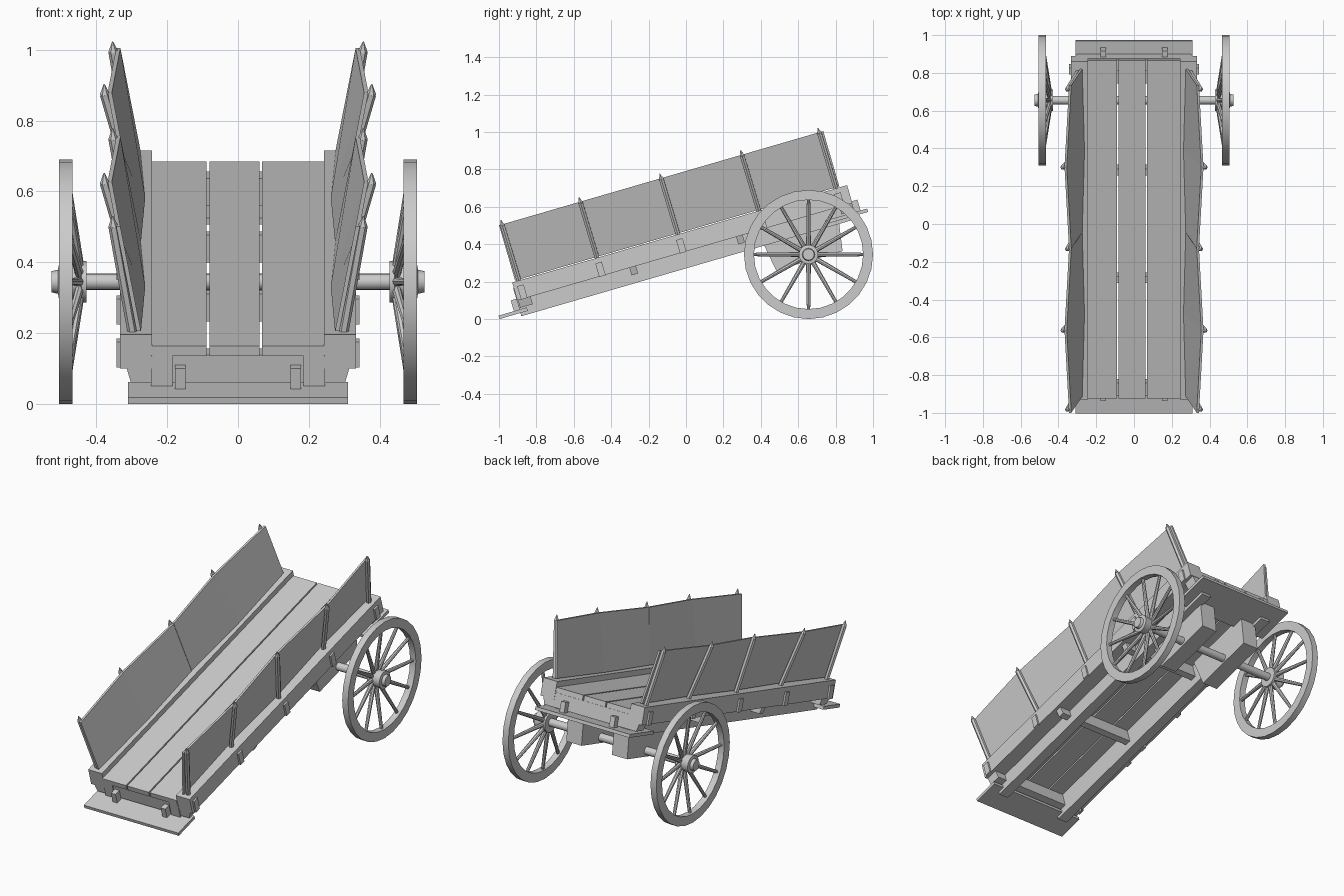
import bpy, bmesh, math
from mathutils import Matrix, Vector

cube = bpy.data.objects.get("Cube")
if cube:
    bpy.data.objects.remove(cube)

wood = bpy.data.materials.new("grey_wood")
wood.use_nodes = True
GREY = (0.6, 0.6, 0.6, 1)
wood.diffuse_color = GREY
wood.node_tree.nodes["Principled BSDF"].inputs["Base Color"].default_value = GREY

TILT = Matrix.Rotation(math.radians(16.2), 4, 'X')   # the bed rests on its front end
SIDES = ((1, "left"), (-1, "right"))


def finish(name, bm, matrix=TILT, smooth=False):
    bmesh.ops.recalc_face_normals(bm, faces=bm.faces)
    mesh = bpy.data.meshes.new(name)
    bm.to_mesh(mesh)
    bm.free()
    mesh.materials.append(wood)
    ob = bpy.data.objects.new(name, mesh)
    bpy.context.collection.objects.link(ob)
    ob.matrix_world = matrix
    if smooth:
        bpy.ops.object.select_all(action='DESELECT')
        ob.select_set(True)
        bpy.context.view_layer.objects.active = ob
        bpy.ops.object.shade_smooth_by_angle(angle=math.radians(35))
    return ob


def add_box(bm, x, y, z, taper=1.0):
    """Box between (min, max) pairs; taper narrows the bottom along x."""
    verts = bmesh.ops.create_cube(bm, size=1)["verts"]
    for v in verts:
        k = taper if v.co.z < 0 else 1
        v.co = [a + (b - a) * (c + .5) for c, (a, b) in zip(v.co, (x, y, z))]
        v.co.x *= k


def box(name, x, y, z, taper=1.0):
    bm = bmesh.new()
    add_box(bm, x, y, z, taper)
    return finish(name, bm)


def span(s, a, b):
    return tuple(sorted((s * a, s * b)))


def rod(bm, a, b, r1, r2, sides=8):
    """Tapered rod from point a to point b."""
    a, b = Vector(a), Vector(b)
    turn = (b - a).to_track_quat('Z', 'Y').to_matrix().to_4x4()
    bmesh.ops.create_cone(bm, cap_ends=True, segments=sides, radius1=r1, radius2=r2,
                          depth=(b - a).length, matrix=Matrix.Translation((a + b) / 2) @ turn)


def lathe(bm, profile, sides, closed):
    """Spin (x, radius) points about the x axis."""
    rings = [[bm.verts.new((x, r * math.cos(math.tau * i / sides), r * math.sin(math.tau * i / sides)))
              for i in range(sides)] for x, r in profile]
    pairs = list(zip(rings, rings[1:] + rings[:1])) if closed else list(zip(rings, rings[1:]))
    for p, q in pairs:
        for i in range(sides):
            j = (i + 1) % sides
            bm.faces.new((p[i], p[j], q[j], q[i]))
    if not closed:
        bm.faces.new(rings[0])
        bm.faces.new(rings[-1])


# Floor planks
for name, x in (("right", (-.243, -.089)), ("middle", (-.081, .06)), ("left", (.068, .243))):
    box(name + "_floor_plank", x, (-.842, 1.023), (.385, .415))

# Cross beams under the floor
for name, y in (("front", -.8), ("mid_front", -.196), ("mid_rear", .398), ("rear", .99)):
    half = .035 if name in ("front", "rear") else .018
    box(name + "_cross_beam", (-.325, .325), (y - half, y + half), (.305, .386), .93)

# End boards below the bed, with the clips that hold them
for name, y, clip in (("front", (-.958, -.8), (-.872, -.835)), ("rear", (.86, 1.095), (1.02, 1.058))):
    box(name + "_end_board", (-.31, .31), y, (.278, .297))
    for s, side in SIDES:
        box(f"{name}_{side}_clip", span(s, .148, .178), clip, (.297, .357))

# Stake positions along the bed; panels bow between them
STAKES = (-.8, -.365, .085, .535, .965)


def lean(i):
    """Bottom and top x of the side panel at stake i."""
    return (.268, .362) if i % 2 else (.28, .338)


for s, side in SIDES:
    # Rails and sills
    box(side + "_rail", span(s, .243, .333), (-.838, 1.027), (.347, .447))
    box(side + "_sill", span(s, .185, .245), (-.841, 1.0), (.26, .386))

    # Axle bearing block with chamfered ends
    bm = bmesh.new()
    add_box(bm, span(s, .1, .2), (.505, .935), (.115, .3))
    for v in bm.verts:
        if v.co.z < .2:
            v.co.y += .03 if v.co.y < .7 else -.03
    finish(side + "_axle_block", bm)

    # Brackets on the rail
    bm = bmesh.new()
    for y in STAKES:
        add_box(bm, span(s, .325, .343), (y - .018, y + .018), (.345, .42))
    finish(side + "_rail_brackets", bm)

    # Pointed stakes
    bm = bmesh.new()
    for i, y in enumerate(STAKES):
        lo, hi = lean(i)
        foot = Vector((s * (lo + .014), y, .42))
        top = Vector((s * (hi + .014), y - .003, .755))
        rod(bm, foot, top, .014, .014, 6)
        rod(bm, top, top + Vector((s * .002, 0, .03)), .014, .002, 6)
    finish(side + "_stakes", bm)

    # Two warped panels, meeting at the middle stake
    for name, first in (("front", 0), ("rear", 2)):
        bm = bmesh.new()
        cols = []
        for i in range(first, first + 3):
            y = {0: -.82, 4: .985}.get(i, STAKES[i])
            y += .002 if (first, i) == (2, 2) else 0
            lo, hi = lean(i)
            cols.append([bm.verts.new((s * x, y, z)) for x, z in
                         ((lo - .006, .452), (hi - .006, .76), (hi + .006, .76), (lo + .006, .452))])
        for p, q in zip(cols, cols[1:]):
            for k in range(4):
                m = (k + 1) % 4
                bm.faces.new((p[k], p[m], q[m], q[k]))
        bm.faces.new(cols[0])
        bm.faces.new(cols[-1])
        finish(f"{name}_{side}_panel", bm)

# Axle
HUB = Matrix.Translation((0, .655, .345))
bm = bmesh.new()
rod(bm, (-.45, 0, 0), (.45, 0, 0), .023, .023, 16)
finish("axle", bm, HUB, True)

# Wheels
RIM = ((.467, .345), (.505, .345), (.505, .292), (.467, .292))
NAVE = ((.428, .036), (.428, .058), (.442, .058), (.446, .045), (.485, .05),
        (.505, .052), (.508, .034), (.526, .03))
for s, side in SIDES:
    bm = bmesh.new()
    lathe(bm, [(s * x, r) for x, r in RIM], 28, True)
    finish(side + "_wheel_rim", bm, HUB, True)
    bm = bmesh.new()
    lathe(bm, [(s * x, r) for x, r in NAVE], 16, False)
    finish(side + "_wheel_hub", bm, HUB, True)
    bm = bmesh.new()
    for i in range(12):
        a = math.tau * i / 12
        c, d = math.cos(a), math.sin(a)
        rod(bm, (s * .446, .035 * c, .035 * d), (s * .484, .3 * c, .3 * d), .013, .009)
    finish(side + "_wheel_spokes", bm, HUB, True)
